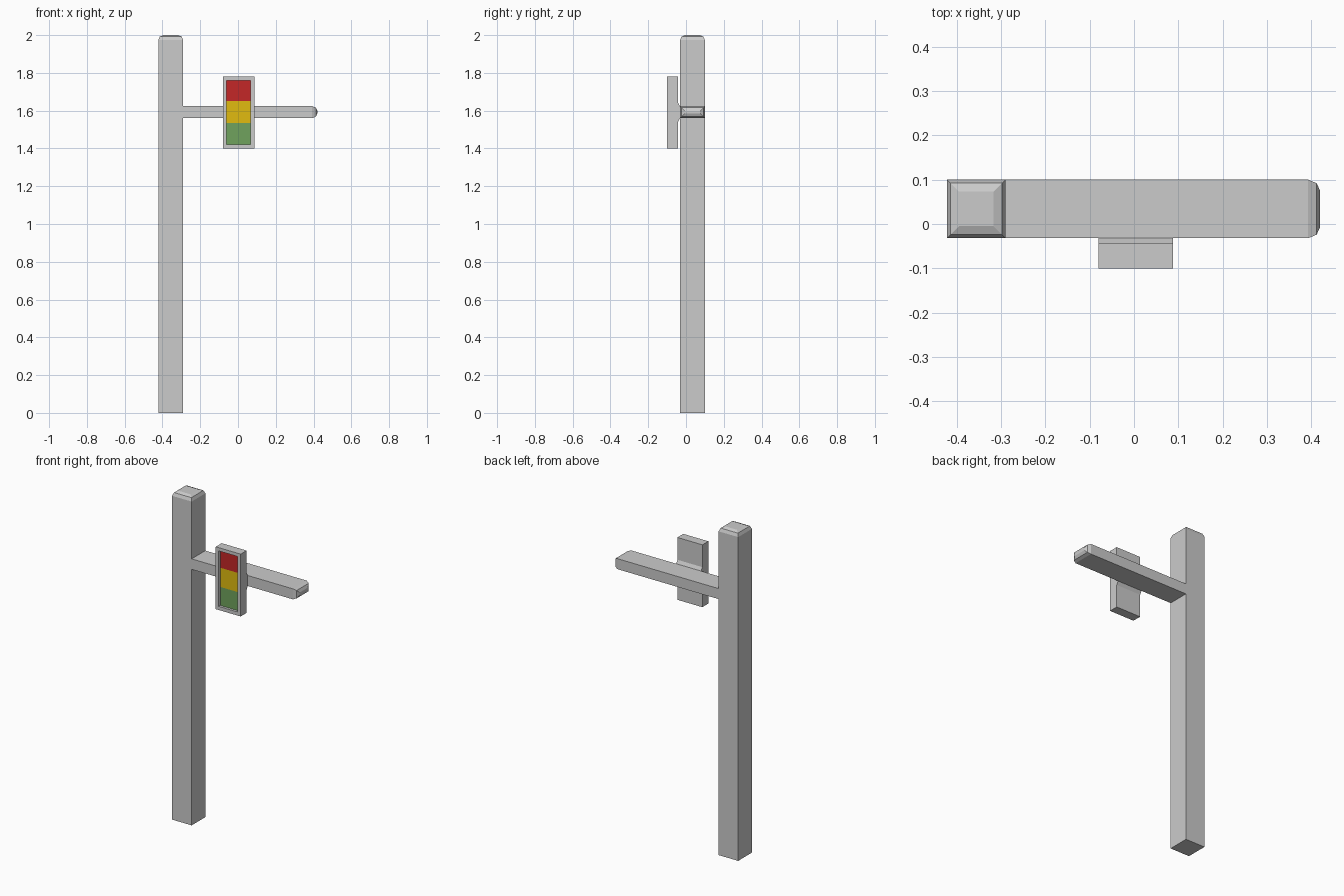
import bpy
import bmesh

if "Cube" in bpy.data.objects:
    bpy.data.objects.remove(bpy.data.objects["Cube"])


def finish(name, bm, color=None):
    bmesh.ops.recalc_face_normals(bm, faces=bm.faces)
    mesh = bpy.data.meshes.new(name)
    bm.to_mesh(mesh)
    bm.free()
    obj = bpy.data.objects.new(name, mesh)
    bpy.context.collection.objects.link(obj)
    if color:
        mat = bpy.data.materials.new(name)
        mat.diffuse_color = (*color, 1)
        mat.use_nodes = True
        mat.node_tree.nodes["Principled BSDF"].inputs["Base Color"].default_value = mat.diffuse_color
        mesh.materials.append(mat)
    return obj


def loft(name, axis, stations, color=None):
    """Join rectangular rings; each station is (position, (a0, a1, b0, b1))."""
    bm = bmesh.new()
    rings = []
    for pos, (a0, a1, b0, b1) in stations:
        ring = []
        for a, b in ((a0, b0), (a1, b0), (a1, b1), (a0, b1)):
            co = [a, b]
            co.insert(axis, pos)
            ring.append(bm.verts.new(co))
        rings.append(ring)
    for lo, hi in zip(rings, rings[1:]):
        for i in range(4):
            j = (i + 1) % 4
            bm.faces.new((lo[i], lo[j], hi[j], hi[i]))
    bm.faces.new(rings[0])
    bm.faces.new(rings[-1])
    return finish(name, bm, color)


def shrink(r, d):
    return (r[0] + d, r[1] - d, r[2] + d, r[3] - d)


X, Y, Z = 0, 1, 2

# Post and arm, each with a two-step bevelled end
post = (-0.422, -0.29, -0.032, 0.1)
loft("post", Z, [(0, post), (1.973, post),
                 (1.992, shrink(post, 0.008)), (2.0, shrink(post, 0.027))])

arm = (-0.032, 0.1, 1.56, 1.624)
loft("arm", X, [(-0.29, arm), (0.393, arm),
                (0.412, shrink(arm, 0.008)), (0.42, shrink(arm, 0.025))])

# Flared bracket between arm and signal housing
loft("bracket", Y, [(-0.043, (-0.08, 0.088, 1.54, 1.644)),
                    (-0.032, (-0.08, 0.088, 1.56, 1.624))])

# Housing with a recessed front
outer = (-0.08, 0.088, 1.40, 1.78)
inner = (-0.06, 0.066, 1.422, 1.76)
loft("signal_housing", Y, [(-0.043, outer), (-0.1, outer),
                           (-0.1, inner), (-0.08, inner)])

# Three lamps filling the recess
lamps = (("green_lamp", 1.422, 1.535, (0.16, 0.36, 0.11)),
         ("yellow_lamp", 1.535, 1.652, (0.75, 0.5, 0.005)),
         ("red_lamp", 1.652, 1.76, (0.55, 0.02, 0.02)))
for name, z0, z1, color in lamps:
    rect = (inner[0], inner[1], z0, z1)
    loft(name, Y, [(-0.08, rect), (-0.085, rect)], color)
